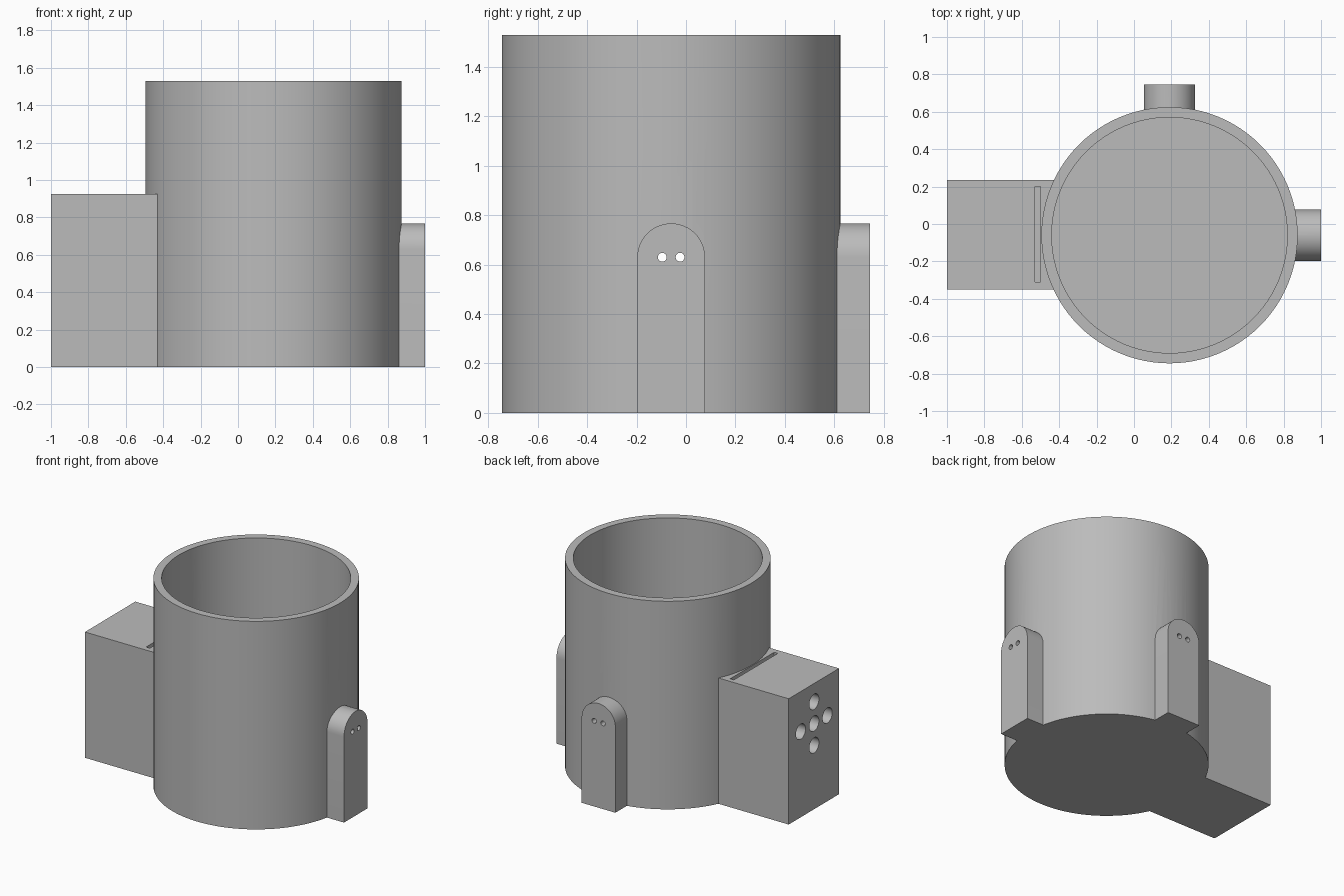
import bpy, math
from mathutils import Matrix, Vector

cube = bpy.data.objects.get("Cube")
if cube:
    bpy.data.objects.remove(cube, do_unlink=True)

CX, CY = 0.19, -0.06      # vessel axis
R, H, WALL = 0.685, 1.53, 0.055
BOX_H, HOLE_Z, TAB_R = 0.925, 0.63, 0.137

grey = bpy.data.materials.new("plain grey")
grey.use_nodes = True
colour = (0.5, 0.5, 0.5, 1)
grey.diffuse_color = colour
grey.node_tree.nodes["Principled BSDF"].inputs["Base Color"].default_value = colour


def rod(name, start, end, radius, sides=32):
    """Cylinder running from start to end."""
    a, b = Vector(start), Vector(end)
    bpy.ops.mesh.primitive_cylinder_add(vertices=sides, radius=radius, depth=(b - a).length)
    ob = bpy.context.object
    ob.name = name
    turn = (b - a).to_track_quat('Z', 'Y').to_matrix().to_4x4()
    ob.data.transform(Matrix.Translation((a + b) / 2) @ turn)
    return ob


def block(name, low, high):
    """Box between two opposite corners."""
    a, b = Vector(low), Vector(high)
    bpy.ops.mesh.primitive_cube_add(size=1)
    ob = bpy.context.object
    ob.name = name
    ob.data.transform(Matrix.Translation((a + b) / 2) @ Matrix.Diagonal((*(b - a), 1)))
    return ob


def tab(name, angle, reach):
    """Round-topped upright plate pointing out from the vessel axis."""
    n = 24
    arc = [(TAB_R * math.cos(math.pi * i / n), HOLE_Z + TAB_R * math.sin(math.pi * i / n))
           for i in range(n + 1)]
    outline = [(-TAB_R, 0), (TAB_R, 0)] + arc
    k = len(outline)
    verts = [(x, y, z) for x in (R - 0.03, reach) for y, z in outline]
    faces = [list(range(k))[::-1], list(range(k, 2 * k))]
    faces += [(i, (i + 1) % k, (i + 1) % k + k, i + k) for i in range(k)]
    mesh = bpy.data.meshes.new(name)
    mesh.from_pydata(verts, [], faces)
    mesh.transform(Matrix.Translation((CX, CY, 0)) @ Matrix.Rotation(angle, 4, 'Z'))
    ob = bpy.data.objects.new(name, mesh)
    bpy.context.collection.objects.link(ob)
    return ob


def combine(target, other, operation):
    mod = target.modifiers.new(other.name, 'BOOLEAN')
    mod.operation, mod.solver, mod.object = operation, 'EXACT', other
    bpy.context.view_layer.objects.active = target
    bpy.ops.object.modifier_apply(modifier=mod.name)
    bpy.data.objects.remove(other, do_unlink=True)


# Vessel with side housing and two mounting tabs
vessel = rod("vessel_with_housing", (CX, CY, 0), (CX, CY, H), R, 96)
housing = block("housing", (-1, -0.35, 0), (CX - R + 0.2, 0.235, BOX_H))
combine(vessel, housing, 'UNION')
combine(vessel, tab("side_tab", 0, 1 - CX), 'UNION')
combine(vessel, tab("back_tab", math.pi / 2, 0.745 - CY), 'UNION')

# Open cavity
combine(vessel, rod("cavity", (CX, CY, WALL), (CX, CY, H + 0.1), R - WALL, 96), 'DIFFERENCE')

# Narrow card slot in the housing top
combine(vessel, block("slot", (-0.53, -0.31, 0.37), (-0.5, 0.2, BOX_H + 0.1)), 'DIFFERENCE')

# Cross of five openings through the housing
for dy, dz in ((0, 0), (1, 0), (-1, 0), (0, 1), (0, -1)):
    y, z = CY + 0.155 * dy, HOLE_Z + 0.16 * dz
    combine(vessel, rod("port", (-1.1, y, z), (CX, y, z), 0.056), 'DIFFERENCE')

# Pairs of small holes through the tabs
for d in (-0.036, 0.036):
    for end in ((1.1, CY + d, HOLE_Z), (CX + d, 0.9, HOLE_Z)):
        start = (CX, end[1], HOLE_Z) if end[0] > 1 else (end[0], CY, HOLE_Z)
        combine(vessel, rod("pin_hole", start, end, 0.018, 20), 'DIFFERENCE')

vessel.data.materials.clear()
vessel.data.materials.append(grey)
for face in vessel.data.polygons:
    face.material_index = 0
bpy.ops.object.select_all(action='DESELECT')
vessel.select_set(True)
bpy.context.view_layer.objects.active = vessel
bpy.ops.object.shade_smooth_by_angle(angle=math.radians(30))
